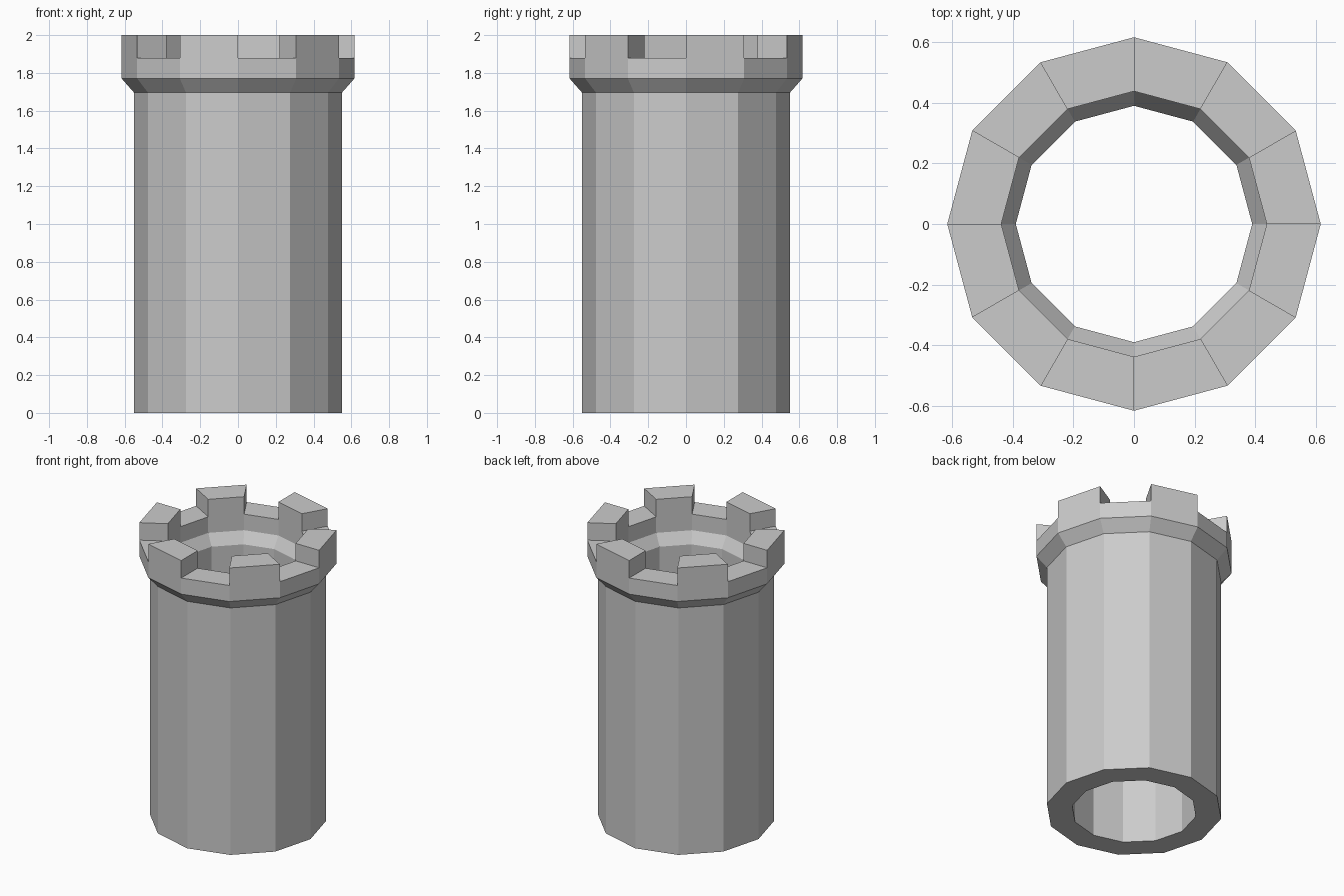
import bpy, bmesh
from math import cos, sin, pi

if "Cube" in bpy.data.objects:
    bpy.data.objects.remove(bpy.data.objects["Cube"])

SIDES = 12
BASE_Z, TOP_Z = 1.88, 2.0
# Closed wall cross-section (radius, height), outside going up then inside going down
PROFILE = [(0.55, 0), (0.55, 1.695), (0.616, 1.77), (0.616, BASE_Z),
           (0.438, BASE_Z), (0.438, 1.77), (0.39, 1.695), (0.39, 0)]

bm = bmesh.new()

# Tower wall: profile swept around twelve sides
rings = [[bm.verts.new((r * cos(2 * pi * i / SIDES), r * sin(2 * pi * i / SIDES), z))
          for r, z in PROFILE] for i in range(SIDES)]
rim = []
n = len(PROFILE)
for i in range(SIDES):
    a, b = rings[i], rings[(i + 1) % SIDES]
    for j in range(n):
        k = (j + 1) % n
        face = bm.faces.new((a[j], b[j], b[k], a[k]))
        if j == 3:
            rim.append(face)

# Battlements: every other rim segment raised
for face in rim[::2]:
    result = bmesh.ops.extrude_discrete_faces(bm, faces=[face])
    for v in result["faces"][0].verts:
        v.co.z = TOP_Z

bmesh.ops.recalc_face_normals(bm, faces=bm.faces[:])
mesh = bpy.data.meshes.new("tower")
bm.to_mesh(mesh)
bm.free()
bpy.context.collection.objects.link(bpy.data.objects.new("tower", mesh))
